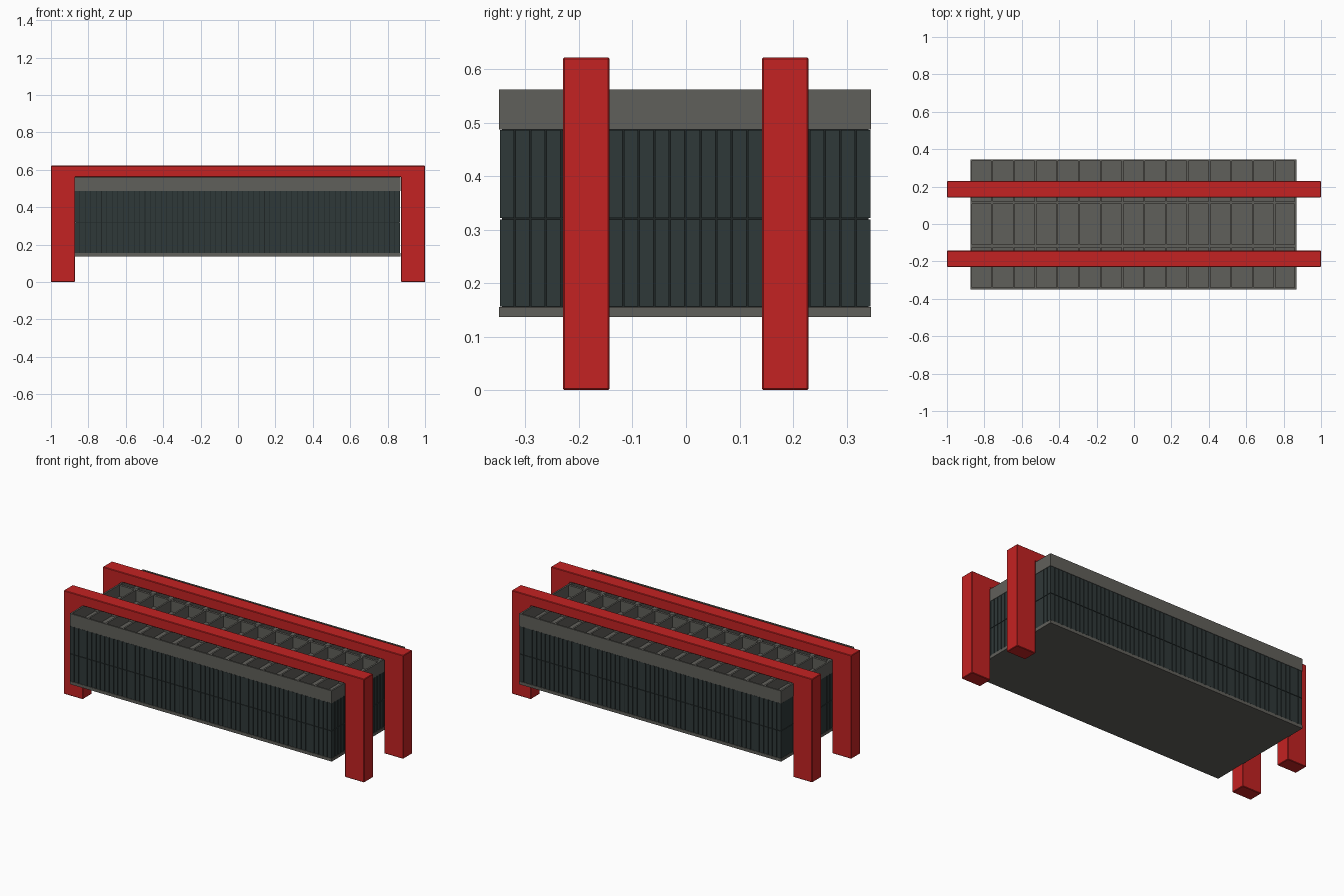
import bpy, bmesh
from mathutils import Matrix, Vector

if "Cube" in bpy.data.objects:
    bpy.data.objects.remove(bpy.data.objects["Cube"])


def material(name, rgb):
    m = bpy.data.materials.new(name)
    m.diffuse_color = (*rgb, 1)
    m.use_nodes = True
    m.node_tree.nodes["Principled BSDF"].inputs["Base Color"].default_value = m.diffuse_color
    return m


RED = material("red", (0.55, 0.016, 0.016))
GREY = material("warm grey", (0.118, 0.116, 0.103))
DARK = material("dark slate", (0.028, 0.040, 0.040))
GAP = material("gap black", (0.013, 0.018, 0.018))


def boxes(name, mat, items, bevel=0):
    """One object made of boxes given as (x0, x1, y0, y1, z0, z1)."""
    bm = bmesh.new()
    for x0, x1, y0, y1, z0, z1 in items:
        c = Vector(((x0 + x1) / 2, (y0 + y1) / 2, (z0 + z1) / 2))
        s = Matrix.Diagonal((x1 - x0, y1 - y0, z1 - z0, 1))
        bmesh.ops.create_cube(bm, size=1, matrix=Matrix.Translation(c) @ s)
    me = bpy.data.meshes.new(name)
    bm.to_mesh(me)
    bm.free()
    me.materials.append(mat)
    ob = bpy.data.objects.new(name, me)
    bpy.context.collection.objects.link(ob)
    if bevel:
        b = ob.modifiers.new("bevel", "BEVEL")
        b.width, b.segments = bevel, 1
    return ob


X0, X1, Y0, Y1 = -0.875, 0.868, -0.349, 0.346
NX, NY = 15, 3
ZB, ZF, ZT = 0.137, 0.487, 0.562
W, D = X1 - X0, Y1 - Y0
T = 0.005

# base plate and dark core behind the slats
boxes("base_plate", GREY, [(X0, X1, Y0, Y1, ZB, 0.155)])
boxes("core", GAP, [(X0 + T, X1 - T, Y0 + T, Y1 - T, 0.155, ZF)])

# two tiers of vertical slats on all four sides
slats = []
for z0, z1 in ((0.156, 0.319), (0.322, 0.486)):
    for n, start, length, along_x in ((NX * 4, X0, W, True), (NY * 8, Y0, D, False)):
        p = length / n
        for i in range(n):
            a, b = start + i * p + 0.0015, start + (i + 1) * p - 0.0015
            if along_x:
                slats += [(a, b, Y0 + 0.001, Y0 + 0.008, z0, z1),
                          (a, b, Y1 - 0.008, Y1 - 0.001, z0, z1)]
            else:
                slats += [(X0 + 0.001, X0 + 0.008, a, b, z0, z1),
                          (X1 - 0.008, X1 - 0.001, a, b, z0, z1)]
boxes("wall_slats", DARK, slats)

# top tray: floor, rim and dividers
boxes("tray_floor", GREY, [(X0, X1, Y0, Y1, ZF, ZF + 0.006)])
R = 0.010
boxes("tray_rim", GREY, [
    (X0, X1, Y0, Y0 + R, ZF, ZT), (X0, X1, Y1 - R, Y1, ZF, ZT),
    (X0, X0 + R, Y0 + R, Y1 - R, ZF, ZT), (X1 - R, X1, Y0 + R, Y1 - R, ZF, ZT)])
div = []
for i in range(1, NX):
    x = X0 + W * i / NX
    div.append((x - 0.005, x + 0.005, Y0 + R, Y1 - R, ZF, ZT - 0.001))
for j in range(1, NY):
    y = Y0 + D * j / NY
    div.append((X0 + R, X1 - R, y - 0.007, y + 0.007, ZF, ZT - 0.002))
boxes("tray_dividers", GREY, div)

# two red portal frames as extruded profiles
profile = [(-1, 0), (-0.872, 0), (-0.872, ZT), (0.872, ZT),
           (0.872, 0), (1, 0), (1, 0.622), (-1, 0.622)]
for name, y in (("front_frame", -0.1865), ("back_frame", 0.1855)):
    bm = bmesh.new()
    face = bm.faces.new([bm.verts.new((px, y - 0.0435, pz)) for px, pz in profile])
    ext = bmesh.ops.extrude_face_region(bm, geom=[face])
    moved = [v for v in ext["geom"] if isinstance(v, bmesh.types.BMVert)]
    bmesh.ops.translate(bm, verts=moved, vec=(0, 0.087, 0))
    bmesh.ops.recalc_face_normals(bm, faces=bm.faces)
    me = bpy.data.meshes.new(name)
    bm.to_mesh(me)
    bm.free()
    me.materials.append(RED)
    ob = bpy.data.objects.new(name, me)
    bpy.context.collection.objects.link(ob)
    b = ob.modifiers.new("bevel", "BEVEL")
    b.width, b.segments = 0.003, 1
